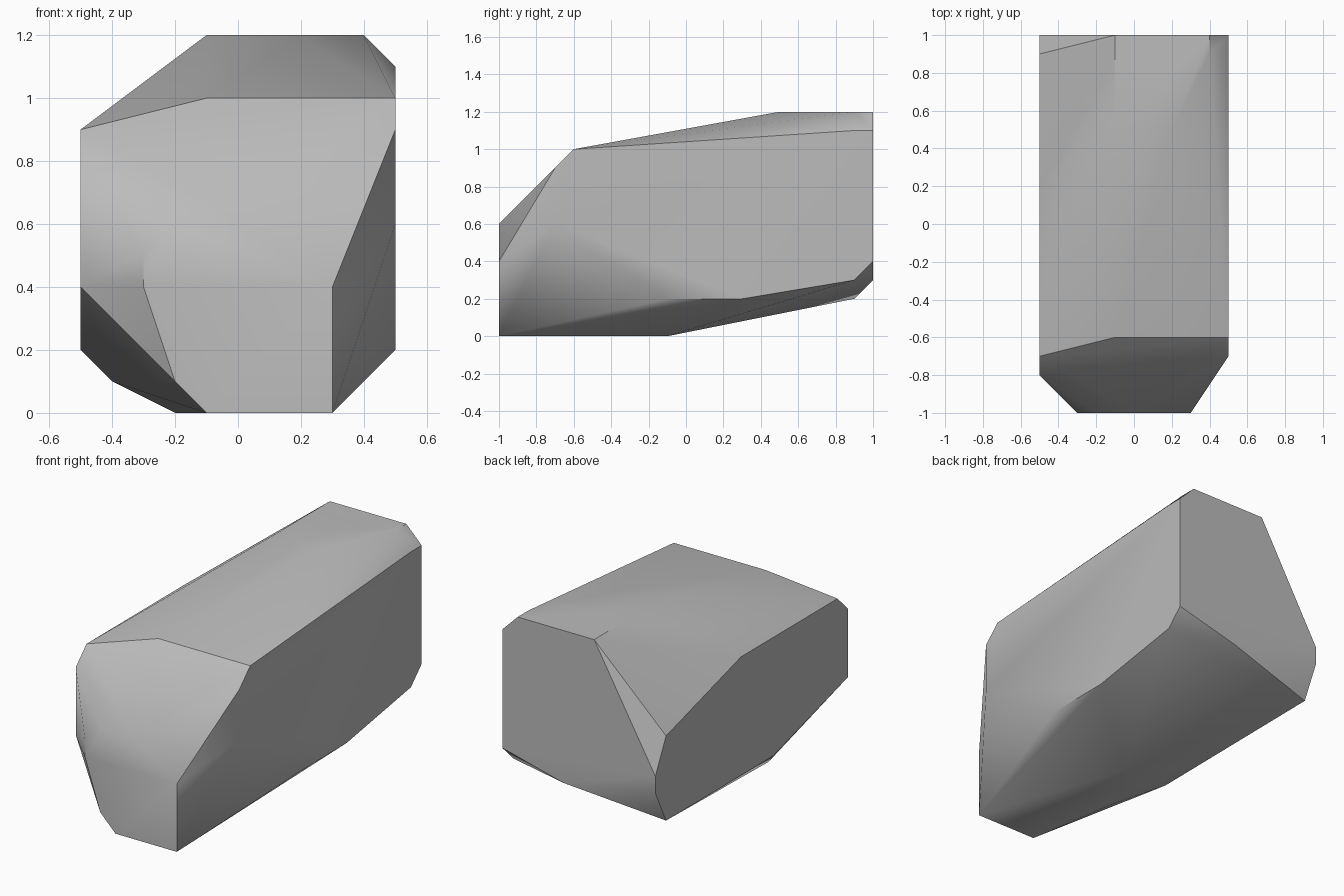
import bpy, bmesh, math
from mathutils import Vector

cube = bpy.data.objects.get("Cube")
if cube:
    bpy.data.objects.remove(cube, do_unlink=True)

UNIT = 0.1  # outlines are drawn in tenths


def facet(axis, offset, outline):
    """Place a flat outline on the plane where the given axis equals offset."""
    points = []
    for a, b in outline:
        coords = [a, b]
        coords.insert(axis, offset)
        points.append(Vector(coords) * UNIT)
    return points


X, Y, Z = range(3)

# Flat cut sides of the boulder
front_cut = facet(Y, -10, [(-3, 5), (-3, 4), (-2, 1), (-1, 0), (3, 0), (3, 4), (0, 6), (-2, 6)])
back_cut = facet(Y, 10, [(5, 11), (4, 12), (-1, 12), (-5, 5), (-5, 4), (1, 3), (5, 4)])
left_cut = facet(X, 5, [(-6, 10), (9, 11), (9, 3), (3, 2), (-1, 2), (-7, 6), (-7, 9)])
right_cut = facet(X, -5, [(9, 7), (2, 9), (-7, 9), (-8, 8), (-8, 4), (-1, 2), (9, 2)])
top_cut = facet(Z, 12, [(-1, 9), (-1, 5), (2, 5), (4, 9)])
base_cut = facet(Z, 0, [(-2, -4), (-2, -1), (0, -1)])

# Corners between the cuts: brow above the front, chip under the side
brow = facet(Z, 10, [(-1, -6)])
chip = facet(Z, 1, [(-4, -2)])

# Wrap the cuts into one solid stone
bm = bmesh.new()
for part in (front_cut, back_cut, left_cut, right_cut, top_cut, base_cut, brow, chip):
    for point in part:
        bm.verts.new(point)
bmesh.ops.convex_hull(bm, input=list(bm.verts))
loose = [v for v in bm.verts if not v.link_faces]
bmesh.ops.delete(bm, geom=loose, context="VERTS")
bmesh.ops.dissolve_limit(bm, angle_limit=math.radians(0.5),
                         verts=list(bm.verts), edges=list(bm.edges))
bmesh.ops.recalc_face_normals(bm, faces=list(bm.faces))

mesh = bpy.data.meshes.new("boulder")
bm.to_mesh(mesh)
bm.free()
boulder = bpy.data.objects.new("boulder", mesh)
bpy.context.collection.objects.link(boulder)

# Plain grey stone
stone = bpy.data.materials.new("stone grey")
stone.use_nodes = True
grey = (0.5, 0.5, 0.5, 1)
stone.diffuse_color = grey
for node in stone.node_tree.nodes:
    if node.type == "BSDF_PRINCIPLED":
        node.inputs["Base Color"].default_value = grey
mesh.materials.append(stone)

# Soft shading across shallow edges, crisp on the main cuts
bpy.ops.object.select_all(action="DESELECT")
boulder.select_set(True)
bpy.context.view_layer.objects.active = boulder
bpy.ops.object.shade_smooth_by_angle(angle=math.radians(34.3))
